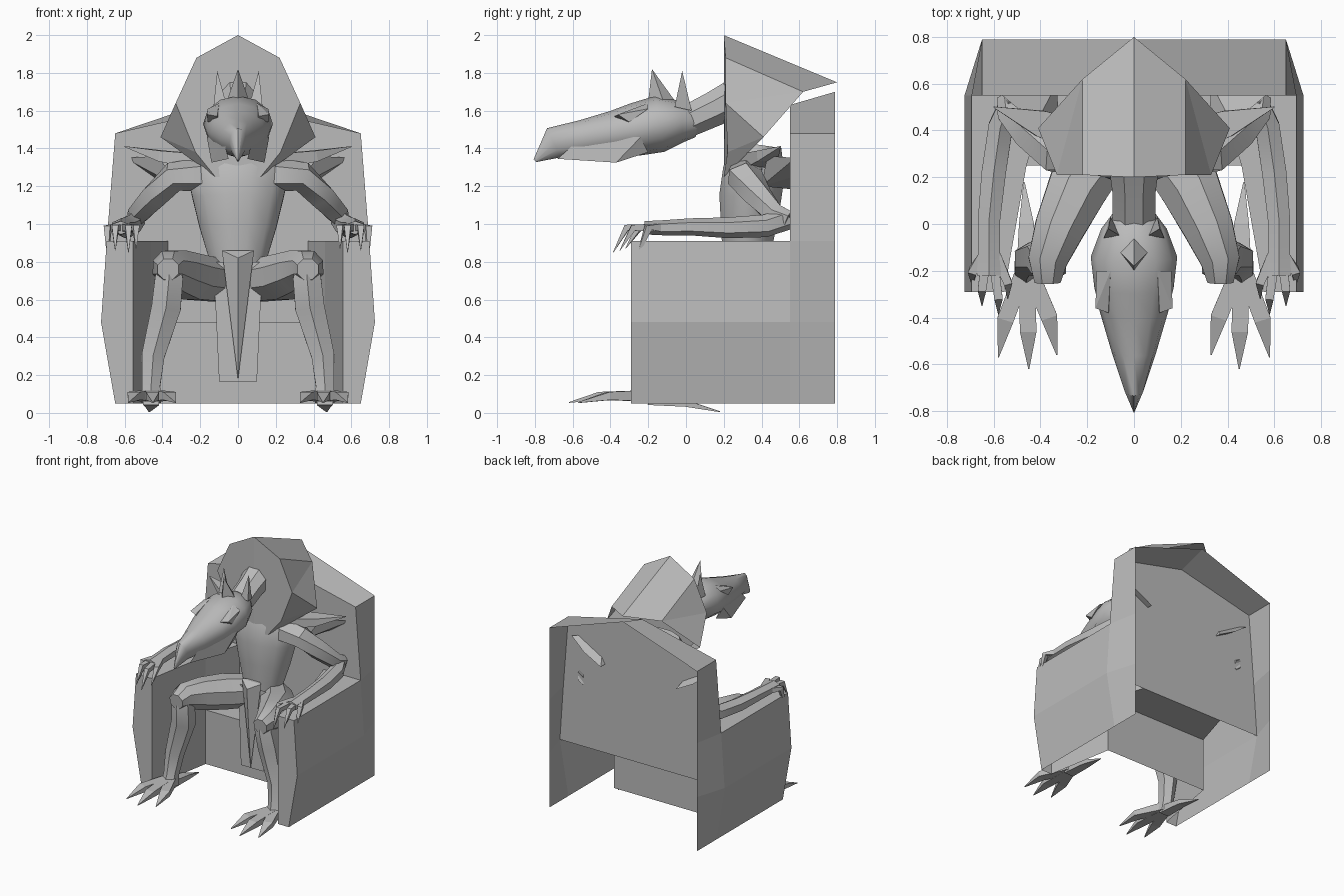
import bpy, bmesh, math
from mathutils import Vector

cube = bpy.data.objects.get("Cube")
if cube:
    bpy.data.objects.remove(cube, do_unlink=True)

stone = bpy.data.materials.new("stone grey")
stone.use_nodes = True
GREY = (0.5, 0.5, 0.5, 1)
stone.diffuse_color = GREY
stone.node_tree.nodes["Principled BSDF"].inputs["Base Color"].default_value = GREY


def finish(name, bm, mirror, smooth):
    bmesh.ops.recalc_face_normals(bm, faces=bm.faces)
    me = bpy.data.meshes.new(name)
    bm.to_mesh(me)
    bm.free()
    me.materials.append(stone)
    ob = bpy.data.objects.new(name, me)
    bpy.context.collection.objects.link(ob)
    if mirror:
        ob.modifiers.new("mirror", 'MIRROR').use_clip = True
    if smooth:
        bpy.ops.object.select_all(action='DESELECT')
        ob.select_set(True)
        bpy.context.view_layer.objects.active = ob
        bpy.ops.object.shade_smooth_by_angle(angle=math.radians(smooth))
    return ob


def panels(name, faces):
    """Mirrored flat sheets, each given by its corner points."""
    bm = bmesh.new()
    for f in faces:
        bm.faces.new([bm.verts.new(p) for p in f])
    bmesh.ops.remove_doubles(bm, verts=bm.verts, dist=0.001)
    return finish(name, bm, True, 0)


def tube(name, path, sides=8, ref=(0, 0, 1), mirror=True, smooth=40, turn=0.5):
    """Loft of ellipses; path rows are x, y, z, half width, half height."""
    bm = bmesh.new()
    pts = [Vector(p[:3]) for p in path]
    rings = []
    for i, p in enumerate(path):
        t = (pts[min(i + 1, len(pts) - 1)] - pts[max(i - 1, 0)]).normalized()
        side = t.cross(Vector(ref)).normalized()
        up = side.cross(t)
        ring = []
        for k in range(sides):
            a = 2 * math.pi * (k + turn) / sides
            ring.append(bm.verts.new(pts[i] + side * math.cos(a) * p[3] + up * math.sin(a) * p[4]))
        rings.append(ring)
    for a, b in zip(rings, rings[1:]):
        for k in range(sides):
            j = (k + 1) % sides
            bm.faces.new((a[k], a[j], b[j], b[k]))
    bm.faces.new(rings[0])
    bm.faces.new(rings[-1])
    bmesh.ops.remove_doubles(bm, verts=bm.verts, dist=0.0005)
    return finish(name, bm, mirror, smooth)


def hull(name, points, mirror=True):
    bm = bmesh.new()
    for x, y, z in points:
        for s in ((1, -1) if x and not mirror else (1,)):
            bm.verts.new((s * x, y, z))
    bmesh.ops.convex_hull(bm, input=bm.verts)
    return finish(name, bm, mirror, 0)


# Throne: hollow shell, open at the bottom and rear, bulging ahead of the back
FRONT, SEAT, BACK, REAR = -0.29, 0.25, 0.55, 0.79
LOW, MID, ARM, TOP = 0.05, 0.48, 0.91, 1.48
EDGE = 0.65
outline = [(EDGE, LOW), (0.725, MID), (0.695, ARM), (EDGE, TOP)]
sides = []
for i, ((xa, za), (xb, zb)) in enumerate(zip(outline, outline[1:])):
    sides.append([(xa, BACK, za), (EDGE, REAR, za), (EDGE, REAR, zb), (xb, BACK, zb)])
    if i < 2:
        sides.append([(xa, FRONT, za), (xa, BACK, za), (xb, BACK, zb), (xb, FRONT, zb)])
panels("throne_sides", sides)

IN_F, IN_S, IN_B = 0.555, 0.46, 0.37
panels("throne_armrests", [
    [(x, FRONT, z) for x, z in outline[:3]] + [(IN_F, FRONT, ARM), (IN_F, FRONT, LOW)],
    [(0.695, FRONT, ARM), (0.695, BACK, ARM), (IN_B, BACK, ARM), (IN_S, SEAT, ARM), (IN_F, FRONT, ARM)],
    [(IN_F, FRONT, LOW), (IN_S, SEAT, LOW), (IN_S, SEAT, ARM), (IN_F, FRONT, ARM)],
    [(IN_S, SEAT, MID), (IN_B, BACK, MID), (IN_B, BACK, ARM), (IN_S, SEAT, ARM)],
])
panels("throne_seat", [
    [(0, SEAT, LOW), (IN_S, SEAT, LOW), (IN_S, SEAT, MID), (0, SEAT, MID)],
    [(0, SEAT, MID), (IN_S, SEAT, MID), (IN_B, BACK, MID), (0, BACK, MID)],
])
panels("throne_back", [
    [(0, BACK, MID)] + [(x, BACK, z) for x, z in outline[1:]] + [(0, BACK, 1.63)],
    [(0, BACK, 1.63), (EDGE, BACK, TOP), (EDGE, REAR, TOP), (0, REAR, 1.70)],
])

# Hood behind the head: rim, flanks and crown, open underneath
peak, rim_top, rim_side = (0, 0.2, 2.0), (0.22, 0.21, 1.88), (0.33, 0.21, 1.64)
rim_in, rim_low = (0.225, 0.22, 1.38), (0.12, 0.2, 1.25)
tail, crown, wing = (0, 0.8, 1.75), (0.22, 0.62, 1.70), (0.41, 0.41, 1.46)
panels("hood", [
    [peak, rim_top, crown, tail], [rim_top, rim_side, crown], [rim_side, wing, crown],
    [rim_side, rim_in, wing], [rim_in, rim_low, wing],
    [peak, rim_top, rim_side, rim_in, rim_low, (0, 0.2, 1.25)],
])

# Torso and neck
tube("torso", [(0, 0.33, 0.6, 0.13, 0.12), (0, 0.32, 0.82, 0.16, 0.13), (0, 0.33, 0.98, 0.21, 0.15),
               (0, 0.34, 1.14, 0.25, 0.17), (0, 0.36, 1.28, 0.28, 0.17), (0, 0.38, 1.42, 0.2, 0.13)],
     sides=12, ref=(0, 1, 0), mirror=False)
tube("neck", [(0, 0.3, 1.69, 0.12, 0.11), (0, 0.15, 1.61, 0.1, 0.1), (0, -0.02, 1.53, 0.1, 0.09)],
     mirror=False)

# Head: half widths and heights change along the snout
tube("head", [(0, 0.06, 1.53, 0.08, 0.07), (0, -0.02, 1.54, 0.14, 0.11), (0, -0.14, 1.53, 0.185, 0.15),
              (0, -0.27, 1.5, 0.17, 0.14), (0, -0.38, 1.48, 0.145, 0.12), (0, -0.55, 1.45, 0.095, 0.1),
              (0, -0.70, 1.43, 0.045, 0.085), (0, -0.8, 1.335, 0.003, 0.01)],
     sides=12, mirror=False, turn=0)
hull("brows", [(0.1, -0.2, 1.64), (0.16, -0.2, 1.61), (0.165, -0.36, 1.58),
               (0.11, -0.38, 1.57), (0.16, -0.3, 1.54), (0.1, -0.35, 1.55)])
hull("jaw_flaps", [(0.165, -0.24, 1.46), (0.14, -0.37, 1.325), (0.08, -0.55, 1.46),
                   (0.1, -0.3, 1.42), (0.05, -0.68, 1.345), (0.12, -0.2, 1.38)])
hull("ears", [(0.06, -0.05, 1.63), (0.13, -0.06, 1.62), (0.1, 0.03, 1.6), (0.11, -0.02, 1.81)])
hull("crest", [(0.06, -0.12, 1.65), (0, -0.18, 1.82), (0, -0.05, 1.64), (0, -0.2, 1.65)], mirror=False)

# Shoulder spikes and blades
tube("shoulder_spikes", [(0.2, 0.36, 1.33, 0.1, 0.06), (0.4, 0.43, 1.36, 0.08, 0.04),
                         (0.6, 0.5, 1.41, 0.003, 0.003)], sides=4, smooth=0)
hull("shoulder_blades", [(0.6, 0.58, 1.35), (0.48, 0.6, 1.26), (0.33, 0.6, 1.18),
                         (0.42, 0.43, 1.36), (0.32, 0.4, 1.2)])

# Arms and clawed hands
tube("upper_arms", [(0.2, 0.32, 1.26, 0.1, 0.09), (0.34, 0.31, 1.25, 0.1, 0.08),
                    (0.44, 0.38, 1.15, 0.08, 0.075), (0.53, 0.47, 1.05, 0.06, 0.06),
                    (0.55, 0.54, 1.02, 0.04, 0.05)], sides=6)
tube("forearms", [(0.53, 0.54, 1.03, 0.04, 0.06), (0.57, 0.42, 0.99, 0.06, 0.06),
                  (0.6, 0.22, 0.98, 0.06, 0.055), (0.62, 0.02, 0.985, 0.055, 0.045),
                  (0.62, -0.12, 0.98, 0.055, 0.04), (0.62, -0.22, 0.98, 0.06, 0.035)], sides=6)
for i, (x, y, z) in enumerate([(0.54, -0.32, 0.87), (0.58, -0.385, 0.85), (0.65, -0.35, 0.86), (0.69, -0.27, 0.8)]):
    tube("finger_%d" % (i + 1), [(0.62 + (x - 0.62) * 0.4, -0.14, 0.98, 0.03, 0.03),
                                 (x, y + 0.07, 0.98, 0.025, 0.025), (x, y, z, 0.002, 0.002)],
         sides=4, smooth=0)

# Legs
tube("thighs", [(0.1, 0.34, 0.7, 0.12, 0.12), (0.24, 0.16, 0.72, 0.14, 0.13), (0.32, -0.02, 0.75, 0.115, 0.12),
                (0.37, -0.16, 0.77, 0.09, 0.095), (0.37, -0.25, 0.76, 0.06, 0.06)], sides=8)
tube("shins", [(0.365, -0.17, 0.8, 0.06, 0.06), (0.365, -0.17, 0.72, 0.085, 0.085), (0.38, -0.14, 0.56, 0.09, 0.09),
               (0.45, -0.15, 0.3, 0.07, 0.07), (0.46, -0.18, 0.14, 0.055, 0.06), (0.46, -0.2, 0.06, 0.06, 0.07)],
     sides=6, ref=(0, 1, 0))

# Feet: three toes and a heel spur
for i, (x, y) in enumerate([(0.33, -0.56), (0.45, -0.62), (0.58, -0.57)]):
    tube("toe_%d" % (i + 1), [(0.46, -0.17, 0.09, 0.05, 0.045), (0.46 + (x - 0.46) * 0.75, y + 0.16, 0.09, 0.05, 0.03),
                              (x, y, 0.055, 0.003, 0.003)], sides=4, smooth=0)
tube("heel_spurs", [(0.46, -0.2, 0.07, 0.06, 0.04), (0.46, 0.0, 0.05, 0.045, 0.025),
                    (0.47, 0.18, 0.006, 0.003, 0.003)], sides=4, smooth=0)

# Loincloth with a pointed centre strip
panels("loincloth", [[(0, 0.19, 0.8), (0.13, 0.19, 0.8), (0.1, 0.18, 0.165), (0, 0.18, 0.165)]])
hull("loincloth_spike", [(0.085, 0.17, 0.86), (0, 0.11, 0.82), (0, 0.16, 0.175), (0, 0.24, 0.86)], mirror=False)
